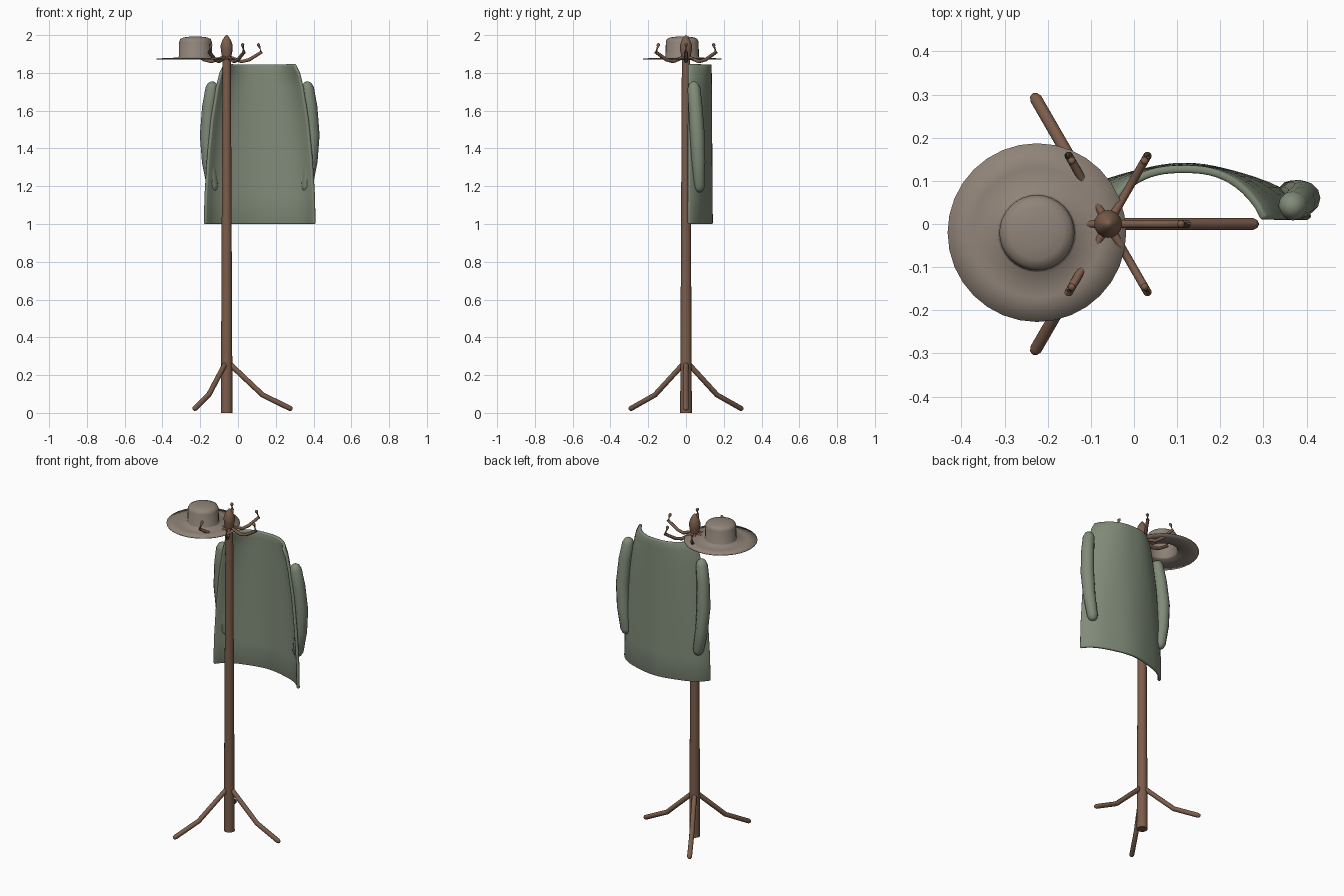
import bpy, bmesh
from math import sin, cos, pi, radians
from mathutils import Vector

if "Cube" in bpy.data.objects:
    bpy.data.objects.remove(bpy.data.objects["Cube"])


def material(name, rgb):
    m = bpy.data.materials.new(name)
    m.diffuse_color = (*rgb, 1)
    m.use_nodes = True
    m.node_tree.nodes["Principled BSDF"].inputs["Base Color"].default_value = m.diffuse_color
    return m


WOOD = material("wood", (0.2, 0.11, 0.07))
CLOTH = material("cloth", (0.22, 0.26, 0.19))
FELT = material("felt", (0.28, 0.23, 0.19))
PX = -0.06  # pole position in x


def finish(bm, name, mat, angle=50):
    bmesh.ops.remove_doubles(bm, verts=bm.verts, dist=1e-5)
    bmesh.ops.recalc_face_normals(bm, faces=bm.faces)
    me = bpy.data.meshes.new(name)
    bm.to_mesh(me)
    bm.free()
    me.materials.append(mat)
    ob = bpy.data.objects.new(name, me)
    bpy.context.collection.objects.link(ob)
    bpy.ops.object.select_all(action='DESELECT')
    ob.select_set(True)
    bpy.context.view_layer.objects.active = ob
    bpy.ops.object.shade_smooth_by_angle(angle=radians(angle))
    return ob


def bridge(bm, rings):
    for a, b in zip(rings, rings[1:]):
        n = len(a)
        for i in range(n):
            bm.faces.new((a[i], a[(i + 1) % n], b[(i + 1) % n], b[i]))


def lathe(name, profile, mat, centre, sides=24, cap=True, angle=50):
    bm = bmesh.new()
    rings = [[bm.verts.new((centre[0] + r * cos(2 * pi * i / sides),
                            centre[1] + r * sin(2 * pi * i / sides), z))
              for i in range(sides)] for r, z in profile]
    bridge(bm, rings)
    if cap:
        bm.faces.new(rings[0])
    bm.faces.new(rings[-1])
    return finish(bm, name, mat, angle)


def tube(name, path, mat, sides=12, angle=60):
    """Loft along path points (x, y, z, radius), with rounded ends."""
    pts = [Vector(p[:3]) for p in path]
    rad = [p[3] for p in path]
    d0, d1 = (pts[0] - pts[1]).normalized(), (pts[-1] - pts[-2]).normalized()
    a, b = rad[0], rad[-1]
    pts = [pts[0] + d0 * a, pts[0] + d0 * a * .7] + pts + [pts[-1] + d1 * b * .7, pts[-1] + d1 * b]
    rad = [a * .3, a * .72] + rad + [b * .72, b * .3]
    bm = bmesh.new()
    rings = []
    for i, p in enumerate(pts):
        t = (pts[min(i + 1, len(pts) - 1)] - pts[max(i - 1, 0)]).normalized()
        ref = Vector((0, 0, 1)) if abs(t.z) < .95 else Vector((1, 0, 0))
        u = t.cross(ref).normalized()
        v = t.cross(u)
        rings.append([bm.verts.new(p + rad[i] * (u * cos(2 * pi * k / sides) + v * sin(2 * pi * k / sides)))
                      for k in range(sides)])
    bridge(bm, rings)
    bm.faces.new(rings[0])
    bm.faces.new(rings[-1])
    return finish(bm, name, mat, angle)


def radial(profile, deg, radius):
    a = radians(deg)
    return [(PX + r * cos(a), r * sin(a), z, radius) for r, z in profile]


# pole and finial
lathe("pole", [(.031, 0), (.022, 1.88)], WOOD, (PX, 0))
lathe("finial", [(.016, 1.85), (.024, 1.88), (.031, 1.92), (.032, 1.945), (.024, 1.97),
                 (.012, 1.99), (.003, 2.0)], WOOD, (PX, 0))

# legs
for k in range(3):
    tube(f"leg_{k + 1}", radial([(.01, .265), (.19, .095), (.335, .024)], 120 * k, .014), WOOD)

# hooks
for k in range(6):
    tube(f"hook_{k + 1}", radial([(.01, 1.885), (.08, 1.86), (.12, 1.87), (.184, 1.91), (.169, 1.948)],
                                 60 * k, .0095), WOOD, 10)

# hat: open underneath
hat = lathe("hat", [(.207, 1.876), (.15, 1.879), (.092, 1.881), (.088, 1.887), (.087, 1.965),
                    (.08, 1.98), (.062, 1.988), (.03, 1.992), (.004, 1.993)], FELT,
            (-.225, -.02), 32, cap=False, angle=180)
sol = hat.modifiers.new("thickness", 'SOLIDIFY')
sol.thickness = .004

# coat body: curved sheet, narrower at the shoulders
CX = .115
WIDTH = [(1.0, .291), (1.15, .288), (1.35, .275), (1.55, .255), (1.72, .228), (1.80, .208), (1.845, .185)]
bm = bmesh.new()
N = 24
rows = []
for z, w in WIDTH:
    row = []
    for i in range(N + 1):
        u = -1 + 2 * i / N
        bow = (1 - abs(u) ** 2.6) ** .85
        y = .012 + .115 * bow + .006 * sin(6 * u + 1.5) * bow * (1.845 - z) / .845
        row.append(bm.verts.new((CX + w * u, y, z)))
    rows.append(row)
for a, b in zip(rows, rows[1:]):
    for i in range(N):
        bm.faces.new((a[i], a[i + 1], b[i + 1], b[i]))
coat = finish(bm, "coat_body", CLOTH)
sol = coat.modifiers.new("thickness", 'SOLIDIFY')
sol.thickness = .018
sol.offset = 0
bev = coat.modifiers.new("soft_edge", 'BEVEL')
bev.width = .006
bev.segments = 2

# sleeves, mirrored about the middle of the coat
SLEEVE = [(.253, .042, 1.72, .034), (.268, .05, 1.62, .037), (.278, .06, 1.47, .039),
          (.27, .066, 1.33, .036), (.249, .07, 1.2, .031)]
for side, s in (("right", 1), ("left", -1)):
    tube(f"sleeve_{side}", [(CX + s * x, y, z, r) for x, y, z, r in SLEEVE], CLOTH, 12)
